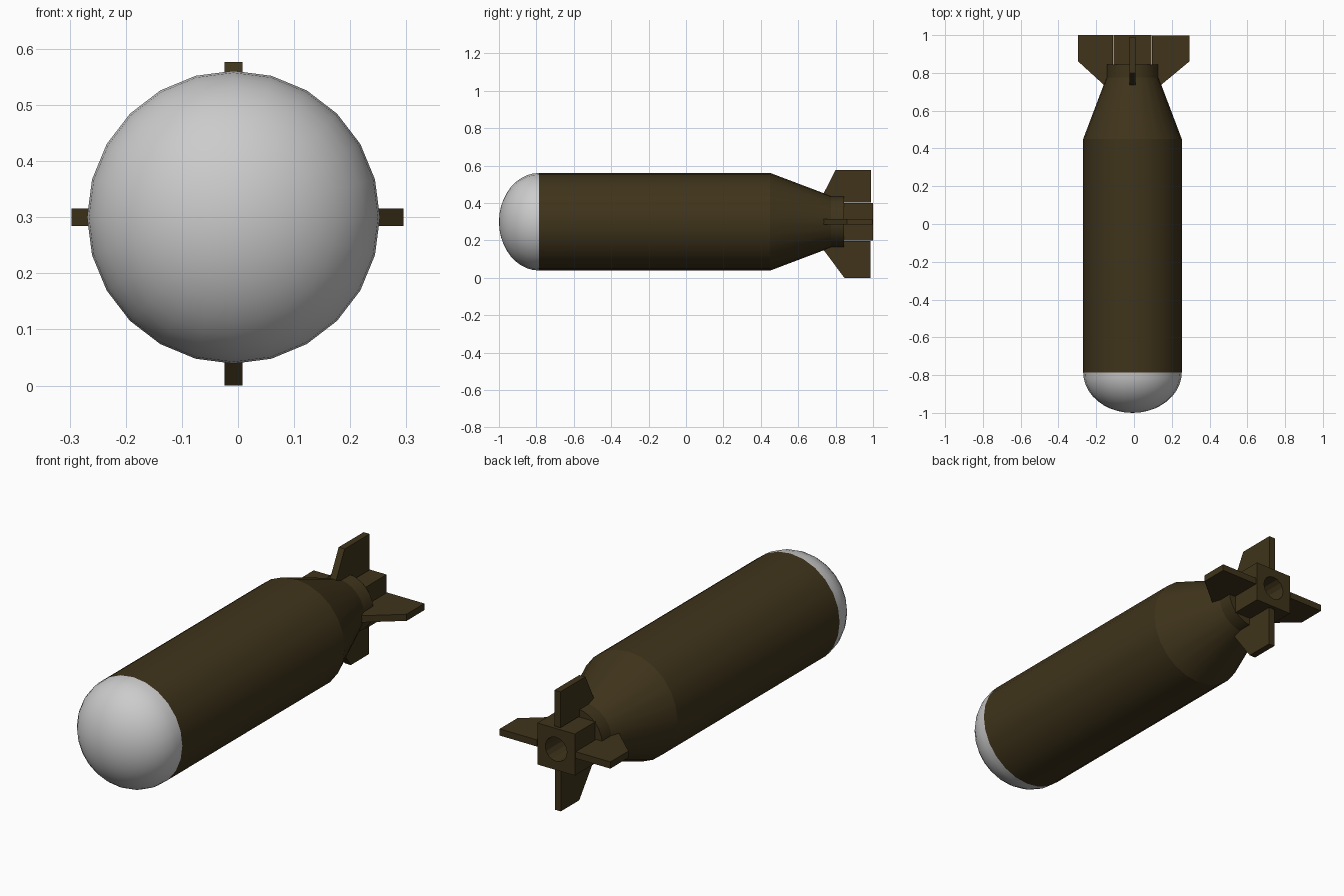
import bpy, bmesh, math
from mathutils import Vector

if "Cube" in bpy.data.objects:
    bpy.data.objects.remove(bpy.data.objects["Cube"])

CX, CZ, SIDES = -0.008, 0.30, 24
olive = bpy.data.materials.new("olive_paint")
olive.diffuse_color = (0.050, 0.034, 0.011, 1)
olive.use_nodes = True
olive.node_tree.nodes["Principled BSDF"].inputs["Base Color"].default_value = olive.diffuse_color


def finish(name, bm, mat=None, smooth=None):
    bmesh.ops.remove_doubles(bm, verts=bm.verts, dist=1e-5)
    bmesh.ops.recalc_face_normals(bm, faces=bm.faces)
    me = bpy.data.meshes.new(name)
    bm.to_mesh(me)
    bm.free()
    ob = bpy.data.objects.new(name, me)
    bpy.context.collection.objects.link(ob)
    if mat:
        me.materials.append(mat)
    if smooth:
        bpy.ops.object.select_all(action='DESELECT')
        ob.select_set(True)
        bpy.context.view_layer.objects.active = ob
        bpy.ops.object.shade_smooth_by_angle(angle=math.radians(smooth))
    return ob


def lathe(name, profile, mat=None, smooth=18):
    """Revolve (radius, y) points around the long axis."""
    bm = bmesh.new()
    vs = [bm.verts.new((CX, y, CZ + r)) for r, y in profile]
    es = [bm.edges.new(p) for p in zip(vs, vs[1:])]
    bmesh.ops.spin(bm, geom=vs + es, cent=(CX, 0, CZ), axis=(0, 1, 0),
                   angle=math.tau, steps=SIDES, use_merge=True)
    return finish(name, bm, mat, smooth)


def fin(name, profile, angle):
    """Flat plate from (radius, y) points, turned around the long axis."""
    out = Vector((math.sin(angle), 0, math.cos(angle)))
    side = Vector((math.cos(angle), 0, -math.sin(angle))) * 0.016
    bm = bmesh.new()
    base = Vector((CX, 0, CZ)) - side
    face = bm.faces.new([bm.verts.new(base + out * r + Vector((0, y, 0)))
                         for r, y in profile])
    new = bmesh.ops.extrude_face_region(bm, geom=[face])["geom"]
    bmesh.ops.translate(bm, vec=side * 2,
                        verts=[v for v in new if isinstance(v, bmesh.types.BMVert)])
    return finish(name, bm, olive)


# Rounded nose
nose = [(0.261 * math.sin(t), -0.785 - 0.215 * math.cos(t))
        for t in (i * math.pi / 20 for i in range(11))]
lathe("nose", nose, None, 30)

# Casing with tapered tail and collar
lathe("casing", [(0.261, -0.785), (0.261, 0.45), (0.138, 0.775),
                 (0.138, 0.845), (0, 0.845)], olive)

# Square tail block with round bore
bm = bmesh.new()
bmesh.ops.create_cube(bm, size=1)
for v in bm.verts:
    v.co = (v.co.x * 0.20 + CX, v.co.y * 0.157 + 0.9215, v.co.z * 0.20 + CZ)
block = finish("tail_block", bm, olive)
bpy.ops.mesh.primitive_cylinder_add(vertices=16, radius=0.058, depth=0.5,
                                    location=(CX, 0.92, CZ),
                                    rotation=(math.pi / 2, 0, 0))
cutter = bpy.context.object
cutter.name = "bore_cutter"
cutter.data.materials.append(olive)
cutter.hide_render = True
cutter.hide_set(True)
bore = block.modifiers.new("bore", 'BOOLEAN')
bore.operation, bore.object, bore.solver = 'DIFFERENCE', cutter, 'EXACT'

# Four tail fins: name, angle, tip radius, tip start y, rear y
for name, deg, tip, y0, y1 in (("top_fin", 0, 0.277, 0.80, 0.99),
                               ("right_fin", 90, 0.303, 0.862, 0.997),
                               ("bottom_fin", 180, 0.30, 0.847, 0.987),
                               ("left_fin", 270, 0.289, 0.862, 1.0)):
    fin(name, [(0.104, 0.75), (0.150, 0.735), (tip, y0), (tip, y1), (0.104, y1)],
        math.radians(deg))
